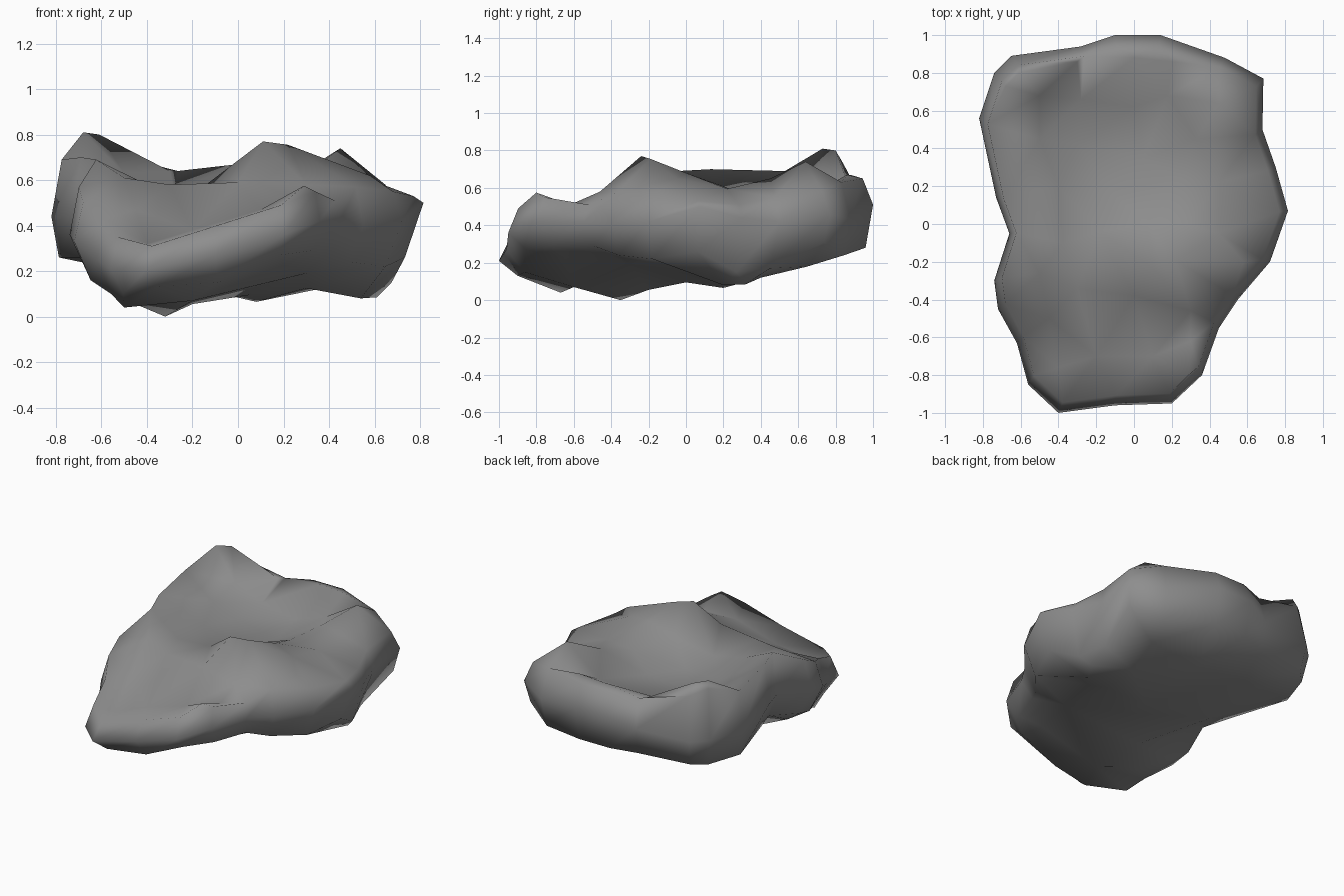
import bpy, bmesh
from mathutils import Vector
from mathutils.geometry import delaunay_2d_cdt

# Outline of the boulder seen from above: x, y, underside / widest / top edge heights
rim = [
    (-.40, -1.0, .13, .21, .31), (-.10, -.96, .15, .27, .40), (.20, -.95, .27, .36, .49),
    (.36, -.80, .29, .42, .55), (.45, -.55, .29, .42, .51), (.55, -.40, .24, .40, .57),
    (.72, -.20, .22, .42, .55), (.815, .07, .26, .50, .53), (.75, .30, .15, .44, .51),
    (.68, .50, .17, .42, .55), (.685, .77, .31, .46, .58), (.48, .88, .24, .43, .63),
    (.14, 1.0, .28, .51, .65), (-.10, 1.0, .28, .51, .65), (-.28, .94, .27, .45, .64),
    (-.65, .89, .27, .44, .73), (-.74, .80, .26, .44, .77), (-.82, .56, .26, .44, .69),
    (-.73, .14, .26, .44, .70), (-.66, -.05, .25, .42, .69), (-.74, -.30, .20, .36, .57),
    (-.72, -.45, .16, .33, .50), (-.62, -.63, .10, .25, .43), (-.56, -.85, .10, .21, .35),
]

# High lumps along the crest, the lip of the hollow and the sloping front
crest_lumps = [
    (.11, -.24, .77), (.22, -.19, .755), (.0, -.38, .59), (-.3, -.34, .58), (-.5, -.26, .61),
    (-.45, -.5, .47), (.3, -.46, .58), (.3, -.62, .51), (.1, -.7, .47), (-.2, -.7, .38),
    (-.4, -.76, .32), (.29, -.80, .575), (.58, -.2, .62), (.45, -.05, .65), (.28, .0, .68),
    (.22, .25, .59), (.45, .22, .595), (.33, .45, .65), (.45, .64, .74), (.2, .86, .67),
    (.0, .88, .67), (-.3, .86, .64), (-.68, .73, .81), (-.61, .80, .80),
    (-.38, -.1, .57), (-.18, -.04, .55), (.07, .0, .62),
]

# Floor of the hollow in the upper face
hollow = [
    (-.4, .2, .54), (-.3, .42, .53), (-.1, .15, .51), (.05, .35, .51), (.0, .62, .53),
    (.18, .68, .57), (-.28, .66, .55), (-.5, .45, .58), (-.5, .68, .63),
]

# Lumps and hollows of the underside
under_lumps = [
    (-.32, -.35, .0), (-.5, -.67, .04), (-.2, -.6, .07), (-.2, -.2, .055), (.08, .2, .065),
    (.05, .0, .095), (.54, .2, .08), (.61, .32, .085), (.3, .12, .125), (.35, .4, .12),
    (.3, -.3, .19), (.2, -.65, .23), (.0, .6, .18), (-.5, .15, .20), (-.4, .6, .23),
    (.4, .65, .18), (-.56, -.3, .12),
]

bm = bmesh.new()
n = len(rim)


def ring(scale, col, back=0):
    # One closed loop; the back wall can stand steeper than the rest
    verts = []
    for p in rim:
        s = scale + (back if p[1] > .5 else 0)
        verts.append(bm.verts.new((p[0] * s, p[1] * s, p[col])))
    return verts


def cap(edge, lumps):
    # Triangulate the lump points inside a closed edge ring
    verts = edge + [bm.verts.new(p) for p in lumps]
    flat = [Vector(v.co.xy) for v in verts]
    out = delaunay_2d_cdt(flat, [], [list(range(n))], 1, 1e-5)
    for f in out[2]:
        bm.faces.new([verts[out[3][i][0]] for i in f])


low, mid, high = ring(.90, 2, .06), ring(1, 3), ring(.945, 4)

# Side walls
for a, b in ((low, mid), (mid, high)):
    for i in range(n):
        j = (i + 1) % n
        bm.faces.new((a[i], a[j], b[j], b[i]))

# Upper face and underside
cap(high, crest_lumps + hollow)
cap(low, under_lumps)

bmesh.ops.recalc_face_normals(bm, faces=bm.faces[:])
for f in bm.faces:
    f.smooth = True
mesh = bpy.data.meshes.new("boulder")
bm.to_mesh(mesh)
bm.free()

# Dark stone colour
stone = bpy.data.materials.new("dark_stone")
stone.diffuse_color = (.27, .27, .27, 1)
mesh.materials.append(stone)
boulder = bpy.data.objects.new("boulder", mesh)
bpy.context.collection.objects.link(boulder)
